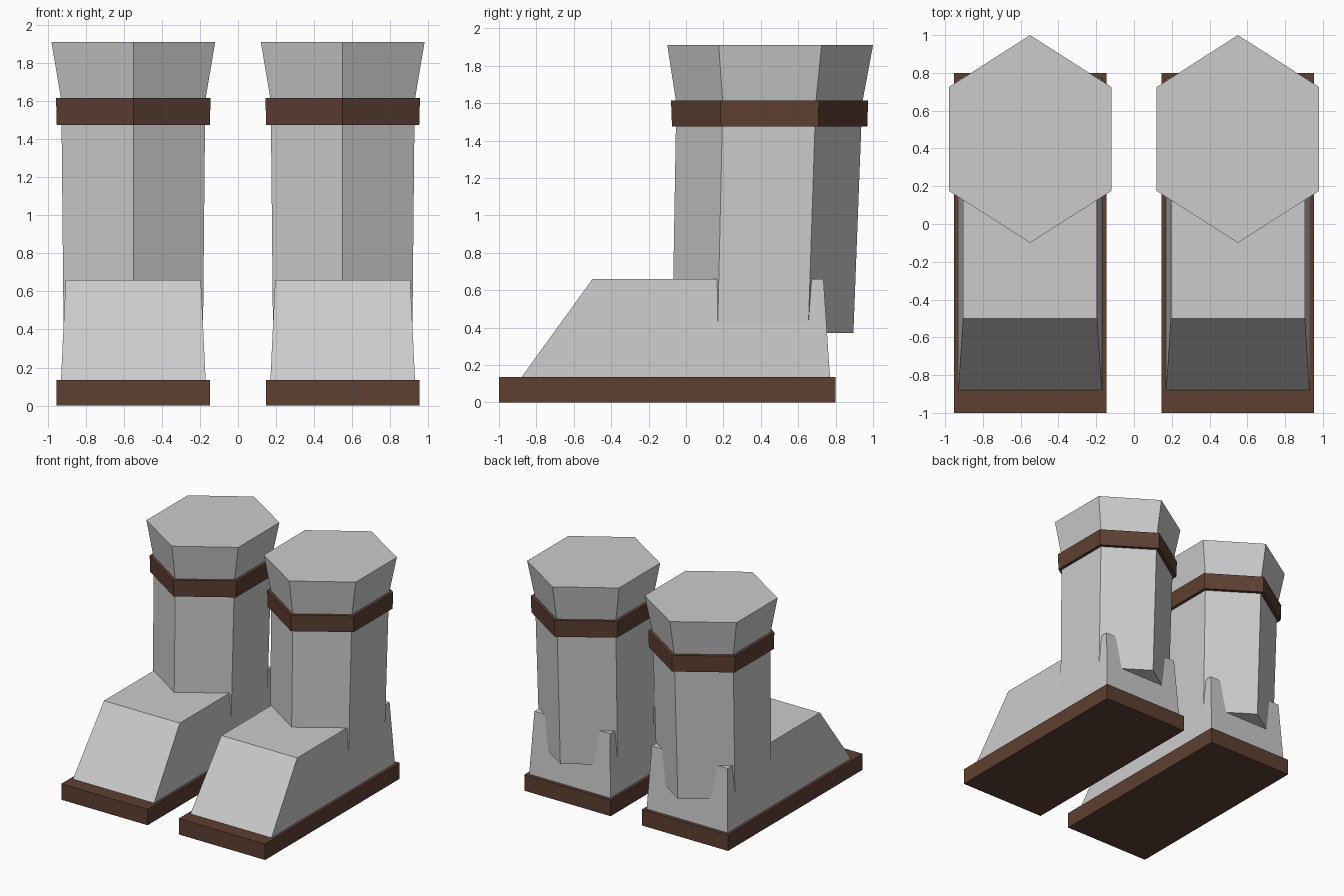
import bpy, bmesh
from math import sin, cos, pi

if "Cube" in bpy.data.objects:
    bpy.data.objects.remove(bpy.data.objects["Cube"])

CX = 0.55  # centre line of one boot

brown = bpy.data.materials.new("brown_leather")
brown.diffuse_color = (0.11, 0.05, 0.032, 1)
brown.use_nodes = True
brown.node_tree.nodes["Principled BSDF"].inputs["Base Color"].default_value = brown.diffuse_color


def rect(z, half, y0, y1):
    return [(CX - half, y0, z), (CX + half, y0, z), (CX + half, y1, z), (CX - half, y1, z)]


def hexagon(z, half, y0, y1):
    # points face front and back, flat sides face left and right
    cy, ry, rx = (y0 + y1) / 2, (y1 - y0) / 2, half / cos(pi / 6)
    return [(CX + rx * sin(i * pi / 3), cy - ry * cos(i * pi / 3), z) for i in range(6)]


def loft(name, rings, mat=None):
    """Closed solid through a stack of rings, mirrored to the other boot."""
    bm = bmesh.new()
    loops = [[bm.verts.new(p) for p in ring] for ring in rings]
    n = len(loops[0])
    for a, b in zip(loops, loops[1:]):
        for i in range(n):
            j = (i + 1) % n
            bm.faces.new((a[i], a[j], b[j], b[i]))
    bm.faces.new(loops[0][::-1])
    bm.faces.new(loops[-1])
    bmesh.ops.recalc_face_normals(bm, faces=bm.faces)
    me = bpy.data.meshes.new(name)
    bm.to_mesh(me)
    bm.free()
    ob = bpy.data.objects.new(name, me)
    bpy.context.collection.objects.link(ob)
    if mat:
        me.materials.append(mat)
    ob.modifiers.new("pair", 'MIRROR').use_mirror_merge = False
    return ob


# flat sole
loft("sole", [rect(0, 0.404, -1, 0.8), rect(0.135, 0.404, -1, 0.8)], brown)

# foot with a sloped toe
loft("foot", [rect(0.13, 0.38, -0.883, 0.77), rect(0.66, 0.355, -0.5, 0.735)])

# six-sided shaft with flared cuff
loft("shaft", [hexagon(0.37, 0.366, -0.073, 0.895),
               hexagon(1.60, 0.378, -0.052, 0.942),
               hexagon(1.91, 0.43, -0.1, 1.0)])

# strap around the shaft
loft("strap", [hexagon(1.475, 0.402, -0.075, 0.969),
               hexagon(1.615, 0.406, -0.08, 0.974)], brown)
